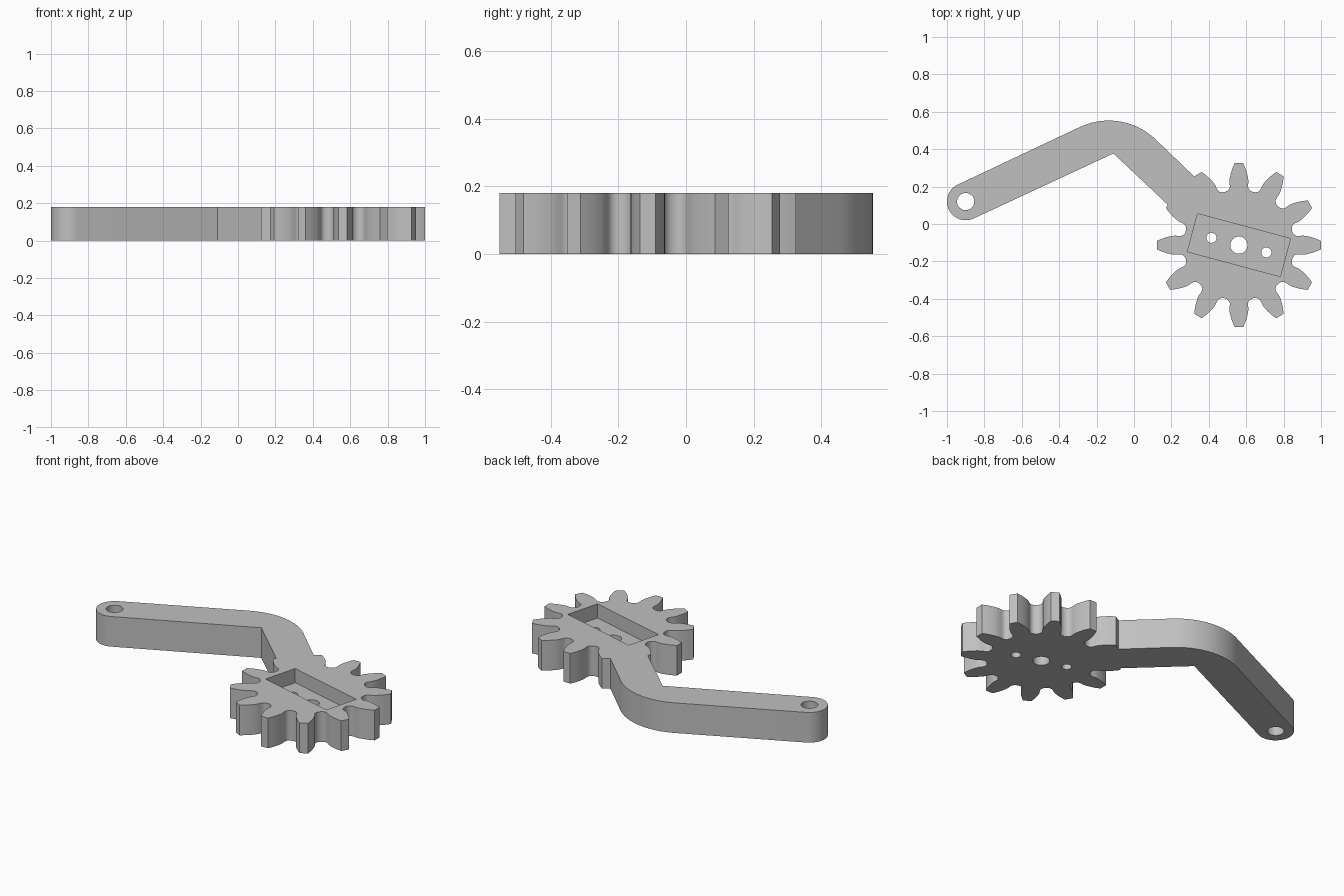
import bpy, bmesh
from math import sin, cos, radians, tau
from mathutils import Vector, Matrix

cube = bpy.data.objects.get("Cube")
if cube:
    bpy.data.objects.remove(cube, do_unlink=True)

HEIGHT = 0.18
POCKET_FLOOR = 0.095
GEAR = Vector((0.561, -0.113))
PIVOT = Vector((-0.9, 0.12))
TEETH = 12

grey = bpy.data.materials.new("plain grey")
grey.use_nodes = True
colour = (0.53, 0.53, 0.53, 1)
grey.diffuse_color = colour
grey.node_tree.nodes["Principled BSDF"].inputs["Base Color"].default_value = colour


def arc(centre, radius, start, end, steps):
    """Points along an arc, angles in degrees."""
    angles = [radians(start + (end - start) * i / steps) for i in range(steps + 1)]
    return [centre + radius * Vector((cos(a), sin(a))) for a in angles]


def prism(name, outline, bottom, top):
    """Upright solid from a counter-clockwise outline."""
    bm = bmesh.new()
    base = bm.faces.new([bm.verts.new((p[0], p[1], bottom)) for p in outline])
    moved = bmesh.ops.extrude_face_region(bm, geom=[base])["geom"]
    bmesh.ops.translate(bm, vec=(0, 0, top - bottom),
                        verts=[g for g in moved if isinstance(g, bmesh.types.BMVert)])
    bmesh.ops.recalc_face_normals(bm, faces=bm.faces)
    mesh = bpy.data.meshes.new(name)
    bm.to_mesh(mesh)
    bm.free()
    mesh.materials.append(grey)
    obj = bpy.data.objects.new(name, mesh)
    bpy.context.collection.objects.link(obj)
    return obj


def combine(target, other, operation):
    """Apply a boolean and discard the helper."""
    other.hide_render = True
    mod = target.modifiers.new(operation.lower(), 'BOOLEAN')
    mod.operation, mod.solver, mod.object = operation, 'EXACT', other
    bpy.context.view_layer.objects.active = target
    bpy.ops.object.modifier_apply(modifier=mod.name)
    bpy.data.objects.remove(other, do_unlink=True)


# Gear: half a tooth as (distance out, half width), mirrored and repeated
half_tooth = [(0.284, 0.076), (0.289, 0.064), (0.298, 0.054), (0.309, 0.049),
              (0.322, 0.049), (0.34, 0.051), (0.36, 0.049), (0.385, 0.043),
              (0.41, 0.035), (0.438, 0.023)]
tooth = [(r, -w) for r, w in half_tooth] + [(r, w) for r, w in reversed(half_tooth[1:])]
gear_outline = []
for i in range(TEETH):
    turn = Matrix.Rotation(tau * i / TEETH, 2)
    gear_outline += [GEAR + turn @ Vector(p) for p in tooth]
body = prism("gear_arm", gear_outline, 0, HEIGHT)

# Bent arm: rounded pivot end, sharp inner bend, rounded outer bend
arm_outline = arc(PIVOT, 0.1, 115.2, 295.2, 24)
arm_outline += [Vector((-0.11, 0.377)), Vector((0.29, 0.0)), Vector((0.43, 0.15))]
arm_outline += arc(Vector((-0.135, 0.19)), 0.363, 46.5, 115.2, 20)
combine(body, prism("arm", arm_outline, 0, HEIGHT), 'UNION')

# Slanted rectangular pocket in the top of the gear
slant = Matrix.Rotation(radians(-15), 2)
pocket = [GEAR + slant @ Vector((x * 0.257, y * 0.105))
          for x, y in ((-1, -1), (1, -1), (1, 1), (-1, 1))]
combine(body, prism("pocket_cutter", pocket, POCKET_FLOOR, HEIGHT + 0.1), 'DIFFERENCE')

# Through holes: pivot, shaft and two screws
side = slant @ Vector((0.152, 0))
for centre, radius in ((PIVOT, 0.046), (GEAR, 0.046), (GEAR + side, 0.027), (GEAR - side, 0.027)):
    ring = arc(centre, radius, 0, 360, 32)[:-1]
    combine(body, prism("hole_cutter", ring, -0.1, HEIGHT + 0.1), 'DIFFERENCE')

# Smooth curved walls, crisp rims
bpy.ops.object.select_all(action='DESELECT')
body.select_set(True)
bpy.context.view_layer.objects.active = body
bpy.ops.object.shade_smooth_by_angle(angle=radians(32))
